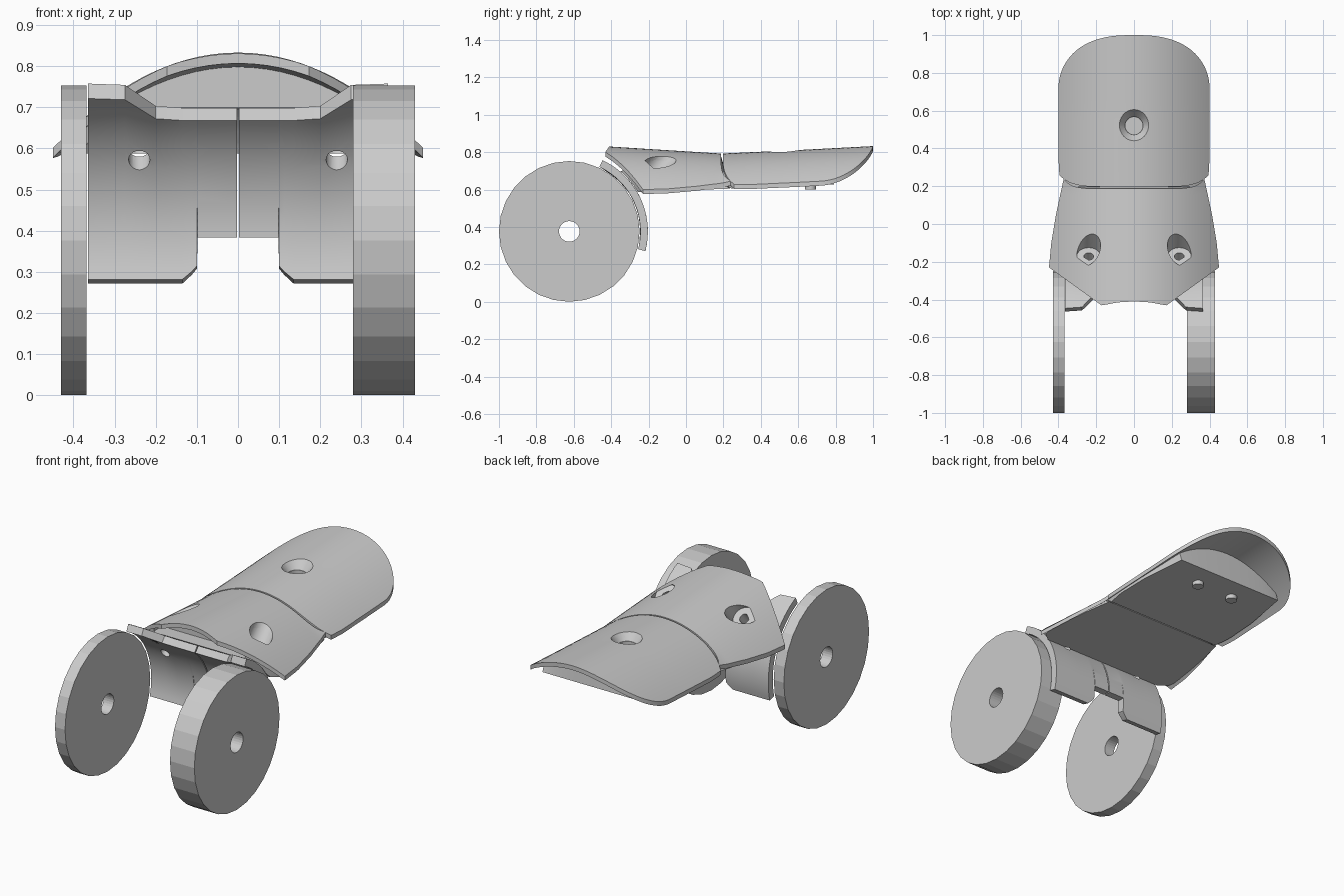
import bpy, bmesh, math
from mathutils import Vector

if "Cube" in bpy.data.objects:
    bpy.data.objects.remove(bpy.data.objects["Cube"])

HUB_Y, HUB_Z, WHEEL_R = -0.624, 0.377, 0.376


def finish(name, bm, smooth=True):
    bmesh.ops.recalc_face_normals(bm, faces=bm.faces)
    me = bpy.data.meshes.new(name)
    bm.to_mesh(me)
    bm.free()
    ob = bpy.data.objects.new(name, me)
    bpy.context.collection.objects.link(ob)
    if smooth:
        shade(ob)
    return ob


def shade(ob):
    bpy.ops.object.select_all(action='DESELECT')
    ob.select_set(True)
    bpy.context.view_layer.objects.active = ob
    bpy.ops.object.shade_smooth_by_angle(angle=math.radians(32))


def slab(name, nu, nv, upper, lower):
    """Closed solid between two point grids."""
    bm = bmesh.new()
    g = [[[bm.verts.new(f(i, j)) for j in range(nv)] for i in range(nu)] for f in (upper, lower)]
    for s in g:
        for i in range(nu - 1):
            for j in range(nv - 1):
                bm.faces.new((s[i][j], s[i + 1][j], s[i + 1][j + 1], s[i][j + 1]))
    rim = [(i, 0) for i in range(nu)] + [(nu - 1, j) for j in range(1, nv)]
    rim += [(i, nv - 1) for i in range(nu - 2, -1, -1)] + [(0, j) for j in range(nv - 2, 0, -1)]
    for (a, b), (c, d) in zip(rim, rim[1:] + rim[:1]):
        bm.faces.new((g[0][a][b], g[0][c][d], g[1][c][d], g[1][a][b]))
    return finish(name, bm)


def rod(name, a, b, r1, r2=None, n=32, smooth=True):
    a, b = Vector(a), Vector(b)
    bm = bmesh.new()
    bmesh.ops.create_cone(bm, cap_ends=True, segments=n, radius1=r1,
                          radius2=r1 if r2 is None else r2, depth=(b - a).length)
    q = Vector((0, 0, 1)).rotation_difference(b - a).to_matrix().to_4x4()
    bmesh.ops.transform(bm, matrix=q, verts=bm.verts)
    bmesh.ops.translate(bm, vec=(a + b) / 2, verts=bm.verts)
    return finish(name, bm, smooth)


def box(name, lo, hi):
    bm = bmesh.new()
    bmesh.ops.create_cube(bm, size=1)
    for v in bm.verts:
        v.co = [(l + h) / 2 + c * (h - l) for l, h, c in zip(lo, hi, v.co)]
    return finish(name, bm, False)


cutters = []


def cut(ob, *tools, smooth=True):
    bpy.context.view_layer.objects.active = ob
    for t in tools:
        t.hide_render = True
        if t not in cutters:
            cutters.append(t)
        m = ob.modifiers.new('cut', 'BOOLEAN')
        m.operation, m.solver, m.object = 'DIFFERENCE', 'EXACT', t
        bpy.ops.object.modifier_apply(modifier=m.name)
    if smooth:
        shade(ob)


def lerp_table(t, pts):
    if t <= pts[0][0]:
        return pts[0][1]
    for (a, p), (b, q) in zip(pts, pts[1:]):
        if t <= b:
            return p + (q - p) * (t - a) / (b - a)
    return pts[-1][1]


def top_z(y):
    return lerp_table(y, [(-0.43, 0.832), (0.19, 0.793), (0.6, 0.812), (1, 0.833)])


def base_z(y):
    return 0.59 + (y + 0.2) * 0.04


def mid_w(y):
    return lerp_table(y, [(-0.23, 0.45), (-0.1, 0.438), (0.05, 0.413), (0.25, 0.37)])


def tip_w(y):
    return lerp_table(y, [(0.19, 0.365), (0.22, 0.385), (0.26, 0.395), (0.35, 0.4)])


K = 1.08
NU, NV = 41, 21


def u_of(i):
    return math.sin((i / (NU - 1) - 0.5) * math.pi)


# curved covers: arched sheets trimmed to their plan outlines
def cover(name, width, start, end):
    def pt(i, j, drop):
        u = u_of(i)
        y = start(u) + (end(u) - start(u)) * j / (NV - 1)
        x = u * width(y)
        return (x, y, top_z(y) - K * x * x - drop)
    return slab(name, NU, NV, lambda i, j: pt(i, j, 0), lambda i, j: pt(i, j, 0.024))


mid_cover = cover('middle_cover', mid_w,
                  lambda u: lerp_table(abs(u) * 0.45, [(0, -0.41), (0.09, -0.415), (0.17, -0.432), (0.45, -0.23)]),
                  lambda u: 0.187 + 0.055 * abs(u) ** 8)
tip_cover = cover('tip_cover', tip_w,
                  lambda u: 0.197 + 0.06 * abs(u) ** 8,
                  lambda u: 0.72 + 0.28 * max(0, 1 - abs(u) ** 2.6) ** 0.5)


# solid cores under the covers, flat underneath
def core(name, width, y0, y1, lean0, lean1):
    def pt(i, j, low):
        t = j / (NV - 1)
        y = y0 + (y1 - y0) * t
        x = u_of(i) * width(y)
        zb = base_z(y)
        if low:
            return (x, y + lean0 * (1 - t) + lean1 * t, zb)
        return (x, y, max(top_z(y) - 0.012 - K * x * x, zb + 0.006))
    return slab(name, NU, NV, lambda i, j: pt(i, j, False), lambda i, j: pt(i, j, True))


mid_core = core('middle_core', lambda y: min(mid_w(y) - 0.015, 0.435 + (y + 0.23) * 1.4),
                -0.42, 0.187, 0, 0.05)
tip_core = core('tip_core', lambda y: lerp_table(y, [(0.2, 0.36), (0.3, 0.375), (0.5, 0.37), (0.79, 0.33)]),
                0.197, 0.77, 0.045, 0.02)

# wheel clearance and front opening in the middle core
cut(mid_core,
    rod('clearance_cutter', (-1, HUB_Y, HUB_Z), (1, HUB_Y, HUB_Z), 0.423, n=64),
    box('opening_cutter', (-0.28, -0.6, 0.7), (0.28, -0.27, 0.95)))

# curved mounting plate in two halves, notched below and tabbed above
COLS = [(0.003, 1, 50), (0.098, 1, 50), (0.1, -9.5, 50), (0.112, -11.5, 50), (0.135, -14.5, 50),
        (0.2, -14.5, 51), (0.275, -14.5, 64), (0.365, -14.5, 65)]
plates = []
for side, label in ((-1, 'left'), (1, 'right')):
    def arc(i, j, r, side=side):
        x, a0, a1 = COLS[i]
        a = math.radians(a0 + (a1 - a0) * j / 20)
        return (side * x, HUB_Y + r * math.cos(a), HUB_Z + r * math.sin(a))
    plates.append(slab(label + '_mounting_plate', len(COLS), 21,
                       lambda i, j: arc(i, j, 0.42), lambda i, j: arc(i, j, 0.38)))

# slanted screw wells in the middle cover, with bores through the plate
d = Vector((0, 0.67, 0.74)).normalized()
for side, plate in zip((-1, 1), plates):
    p = Vector((side * 0.24, -0.125, 0.765))
    well = rod('well_cutter', p - d * 0.07, p + d * 0.2, 0.063)
    bore = rod('bore_cutter', p - d * 0.35, p, 0.026, n=20)
    cut(mid_cover, well)
    cut(mid_core, well, bore)
    cut(plate, bore)

# countersunk screw hole in the tip
sink = rod('sink_cutter', (0, 0.52, 0.765), (0, 0.52, 0.825), 0.048, 0.096)
shaft = rod('shaft_cutter', (0, 0.52, 0.72), (0, 0.52, 0.78), 0.046)
for ob in (tip_cover, tip_core):
    cut(ob, sink, shaft)

# small pegs under the tip
for side, label in ((-1, 'left'), (1, 'right')):
    rod(label + '_peg', (side * 0.115, 0.665, 0.602), (side * 0.115, 0.665, 0.66), 0.03, n=20)

# wheels: thin on the left, thick on the right
for label, x0, x1 in (('left', -0.43, -0.368), ('right', 0.28, 0.43)):
    wheel = rod(label + '_wheel', (x0, HUB_Y, HUB_Z), (x1, HUB_Y, HUB_Z), WHEEL_R, n=28, smooth=False)
    axle = rod('axle_cutter', (x0 - 0.1, HUB_Y, HUB_Z), (x1 + 0.1, HUB_Y, HUB_Z), 0.055, n=28, smooth=False)
    cut(wheel, axle, smooth=False)

for c in cutters:
    bpy.data.objects.remove(c)
